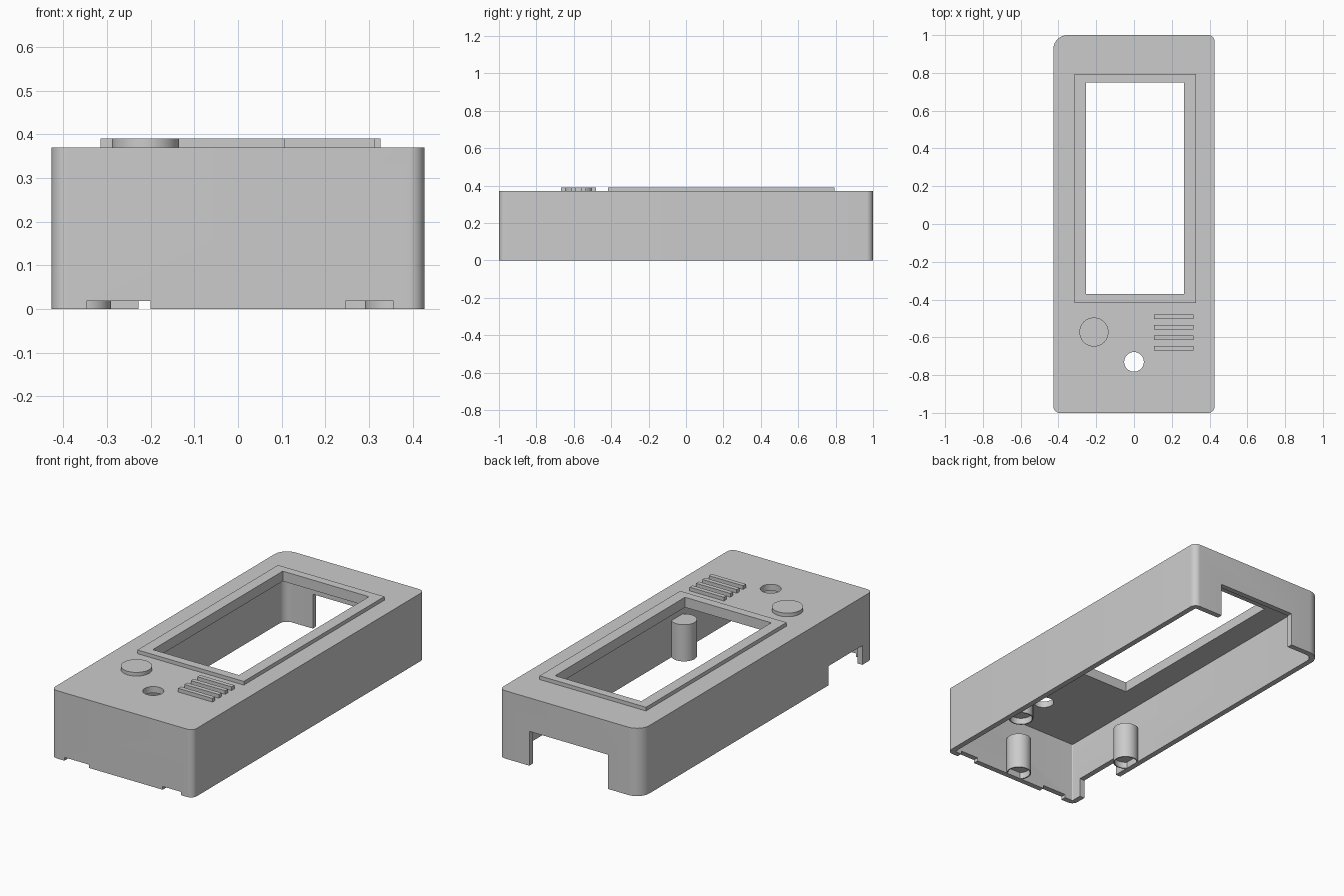
import bpy
import bmesh
from math import cos, sin, pi, radians

old = bpy.data.objects.get("Cube")
if old:
    bpy.data.objects.remove(old, do_unlink=True)

# One plain plastic colour
GREY = (0.6, 0.6, 0.6, 1)
plastic = bpy.data.materials.new("grey_plastic")
plastic.use_nodes = True
plastic.diffuse_color = GREY
plastic.node_tree.nodes["Principled BSDF"].inputs["Base Color"].default_value = GREY


def prism(name, outline, z0, z1):
    """Extrude a counter-clockwise outline from z0 to z1."""
    bm = bmesh.new()
    base = bm.faces.new([bm.verts.new((x, y, z0)) for x, y in outline])
    grown = bmesh.ops.extrude_face_region(bm, geom=[base])["geom"]
    bmesh.ops.translate(bm, vec=(0, 0, z1 - z0),
                        verts=[g for g in grown if isinstance(g, bmesh.types.BMVert)])
    bmesh.ops.recalc_face_normals(bm, faces=bm.faces)
    mesh = bpy.data.meshes.new(name)
    bm.to_mesh(mesh)
    bm.free()
    mesh.materials.append(plastic)
    obj = bpy.data.objects.new(name, mesh)
    bpy.context.collection.objects.link(obj)
    return obj


def box(name, x0, x1, y0, y1, z0, z1):
    return prism(name, [(x0, y0), (x1, y0), (x1, y1), (x0, y1)], z0, z1)


def cylinder(name, x, y, r, z0, z1, sides=48):
    ring = [(x + r * cos(2 * pi * i / sides), y + r * sin(2 * pi * i / sides))
            for i in range(sides)]
    return prism(name, ring, z0, z1)


def rounded_outline(hx, hy, radii, steps=10):
    """Rounded rectangle; radii run back-right of plan, then counter-clockwise."""
    points = []
    signs = [(1, 1), (-1, 1), (-1, -1), (1, -1)]
    for k, ((sx, sy), r) in enumerate(zip(signs, radii)):
        for i in range(steps + 1):
            a = pi / 2 * (k + i / steps)
            points.append((sx * (hx - r) + r * cos(a), sy * (hy - r) + r * sin(a)))
    return points


def cut(target, *cutters):
    """Subtract the cutters from the target and discard them."""
    bpy.context.view_layer.objects.active = target
    for c in cutters:
        c.hide_render = True
        mod = target.modifiers.new("cut", "BOOLEAN")
        mod.operation = "DIFFERENCE"
        mod.solver = "EXACT"
        mod.object = c
        bpy.ops.object.modifier_apply(modifier=mod.name)
        bpy.data.objects.remove(c, do_unlink=True)


HX, HY, TOP, WALL, ROOF = 0.427, 1.0, 0.37, 0.03, 0.335
RADII = [0.035, 0.075, 0.035, 0.035]


def window_cutter():
    return box("window_cutter", -0.255, 0.265, -0.37, 0.75, 0.2, 0.5)


# Hollow case, open below, with window, button hole and cable notches
case = prism("case_shell", rounded_outline(HX, HY, RADII), 0, TOP)
cut(case,
    prism("cavity", rounded_outline(HX - WALL, HY - WALL,
                                    [max(r - WALL, 0.005) for r in RADII]), -0.1, ROOF),
    window_cutter(),
    cylinder("button_hole", 0, -0.73, 0.052, 0.25, 0.5),
    box("back_notch", -0.228, 0.245, 0.9, 1.1, -0.1, 0.187),
    box("side_notch", -0.5, -0.36, -0.91, -0.62, -0.1, 0.105),
    box("front_notch_a", -0.347, -0.2, -1.1, -0.95, -0.1, 0.018),
    box("front_notch_b", 0.246, 0.356, -1.1, -0.95, -0.1, 0.018))

# Raised frame round the window
frame = box("window_frame", -0.315, 0.327, -0.417, 0.795, TOP, 0.39)
cut(frame, window_cutter())

# Round button and grille bars on top
button = cylinder("round_button", -0.212, -0.572, 0.077, TOP, 0.39)
for i in range(4):
    y = -0.492 - 0.055 * i
    box(f"grille_bar_{i + 1}", 0.107, 0.314, y - 0.012, y + 0.012, TOP, 0.39)

# Screw posts with shallow recesses underneath
posts = []
for name, x, y in (("left_post", 0.355, -0.49), ("right_post", -0.355, -0.49),
                   ("front_post", 0, -0.93)):
    post = cylinder(name, x, y, 0.064, 0, 0.2)
    cut(post, cylinder("recess", x, y, 0.058, -0.1, 0.035))
    posts.append(post)

# Smooth the curved walls, keep the edges crisp
bpy.ops.object.select_all(action="DESELECT")
for obj in [case, button] + posts:
    obj.select_set(True)
bpy.context.view_layer.objects.active = case
bpy.ops.object.shade_smooth_by_angle(angle=radians(30))
